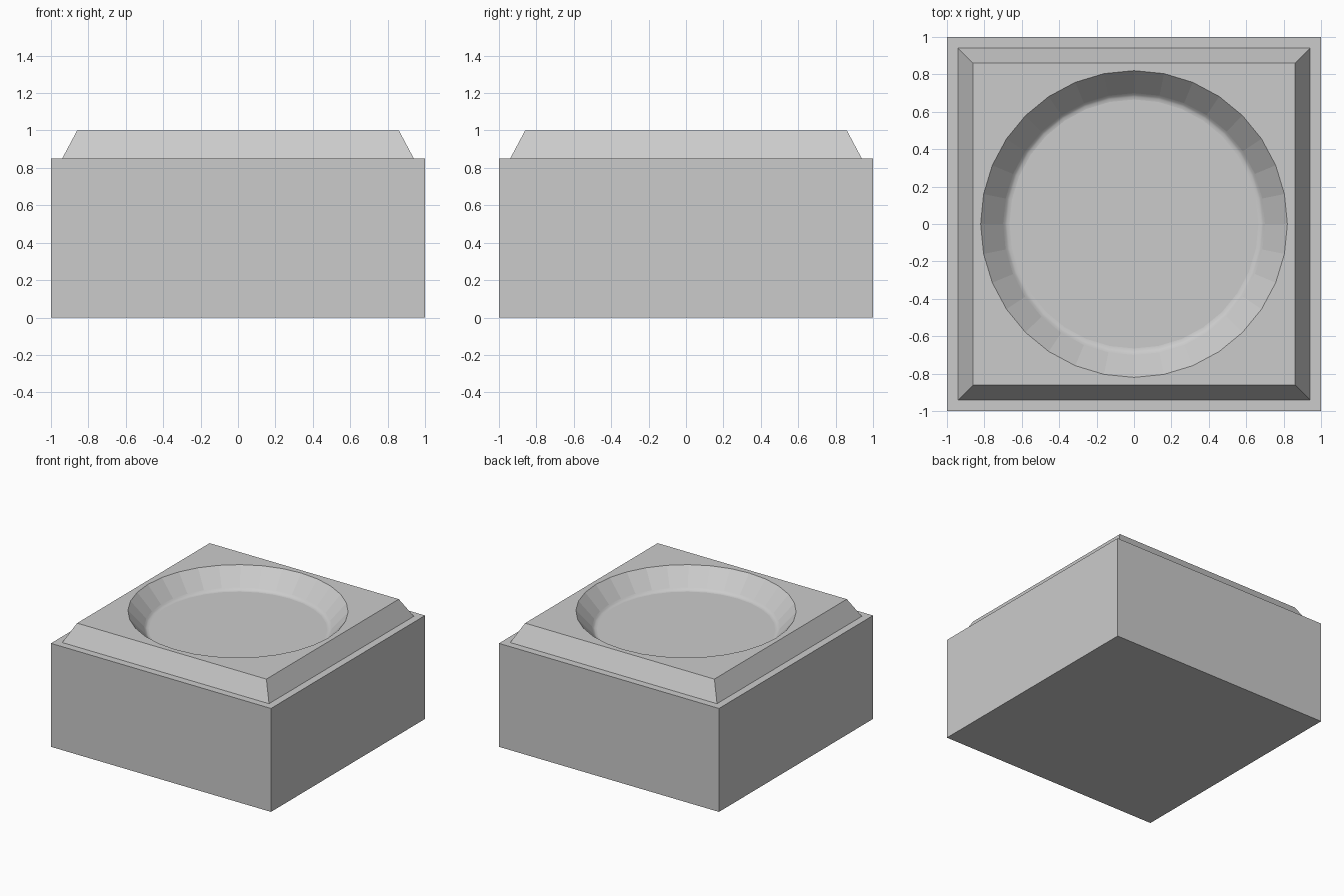
import bpy
import bmesh
import math

if "Cube" in bpy.data.objects:
    bpy.data.objects.remove(bpy.data.objects["Cube"], do_unlink=True)

SEGMENTS = 32

stone = bpy.data.materials.new("light_grey_stone")
stone.use_nodes = True
stone.diffuse_color = (0.6, 0.6, 0.6, 1)
bsdf = next(n for n in stone.node_tree.nodes if n.type == "BSDF_PRINCIPLED")
bsdf.inputs["Base Color"].default_value = stone.diffuse_color
bsdf.inputs["Roughness"].default_value = 0.8

bm = bmesh.new()


def ring(count, radius, z, turn=0.0):
    """Closed loop of vertices around the z axis."""
    angles = [turn + math.tau * i / count for i in range(count)]
    return [bm.verts.new((radius * math.cos(a), radius * math.sin(a), z)) for a in angles]


def square(half, z):
    return ring(4, half * math.sqrt(2), z, math.pi / 4)


def skin(lower, upper, smooth=False):
    """Join two equal loops with a band of quads."""
    n = len(lower)
    for i in range(n):
        j = (i + 1) % n
        face = bm.faces.new((lower[i], lower[j], upper[j], upper[i]))
        face.smooth = smooth


def loop_edges(loop):
    return [bm.edges.get((loop[i - 1], loop[i])) for i in range(len(loop))]


# Square block, narrow ledge and sloped cap
outer = [square(1.0, 0), square(1.0, 0.85), square(0.94, 0.85), square(0.86, 1.0)]
bm.faces.new(outer[0][::-1])
for lower, upper in zip(outer, outer[1:]):
    skin(lower, upper)

# Faceted bowl wall
rim = ring(SEGMENTS, 0.82, 1.0)
previous = ring(SEGMENTS, 0.70, 0.868)
skin(rim, previous)

# Softly rounded foot of the wall, then the flat floor
for radius, z in ((0.69, 0.858), (0.68, 0.852), (0.665, 0.85)):
    current = ring(SEGMENTS, radius, z)
    skin(previous, current, smooth=True)
    previous = current
bm.faces.new(previous)

# Flat top between the square edge and the round rim
bmesh.ops.triangle_fill(bm, use_beauty=True, use_dissolve=False,
                        edges=loop_edges(outer[-1]) + loop_edges(rim))
bmesh.ops.recalc_face_normals(bm, faces=bm.faces)

mesh = bpy.data.meshes.new("block_with_bowl")
bm.to_mesh(mesh)
bm.free()
mesh.materials.append(stone)
bpy.context.collection.objects.link(bpy.data.objects.new("block_with_bowl", mesh))
